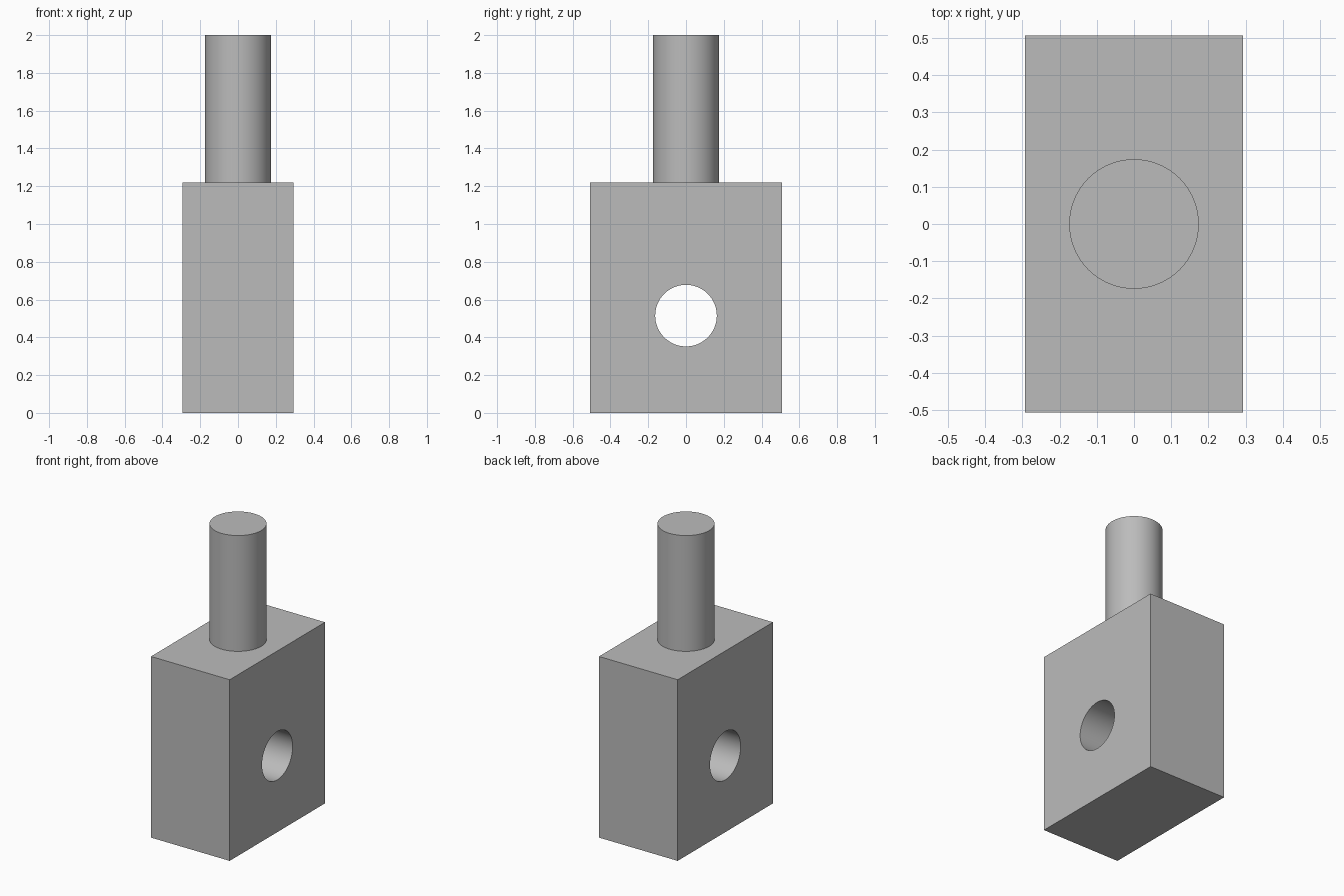
import bpy
import math

cube = bpy.data.objects.get("Cube")
if cube:
    bpy.data.objects.remove(cube, do_unlink=True)

# Dimensions
WIDTH, DEPTH, HEIGHT = 0.586, 1.014, 1.22
SHAFT_RADIUS, TOP = 0.174, 2.0
HOLE_RADIUS, HOLE_Z = 0.163, 0.515
SIDES = 96

grey = bpy.data.materials.new("plain grey")
grey.use_nodes = True
colour = (0.5, 0.5, 0.5, 1)
grey.diffuse_color = colour
grey.node_tree.nodes["Principled BSDF"].inputs["Base Color"].default_value = colour


def finish(name):
    obj = bpy.context.object
    obj.name = name
    bpy.ops.object.transform_apply(location=False, rotation=True, scale=True)
    obj.data.materials.append(grey)
    return obj


def cylinder(name, radius, length, location, rotation=(0, 0, 0)):
    bpy.ops.mesh.primitive_cylinder_add(vertices=SIDES, radius=radius, depth=length,
                                        location=location, rotation=rotation)
    return finish(name)


# Cross hole cutter, running left to right
cutter = cylinder("hole_cutter", HOLE_RADIUS, WIDTH * 2, (0, 0, HOLE_Z), (0, math.pi / 2, 0))

# Block with the hole cut through
bpy.ops.mesh.primitive_cube_add(size=1, location=(0, 0, HEIGHT / 2))
bpy.context.object.scale = (WIDTH, DEPTH, HEIGHT)
block = finish("block")
cut = block.modifiers.new("cross_hole", "BOOLEAN")
cut.operation = "DIFFERENCE"
cut.solver = "EXACT"
cut.object = cutter
bpy.ops.object.modifier_apply(modifier=cut.name)
bpy.data.objects.remove(cutter, do_unlink=True)
bpy.ops.object.shade_smooth_by_angle(angle=math.radians(30))

# Round shaft standing on the block
cylinder("shaft", SHAFT_RADIUS, TOP - HEIGHT, (0, 0, (TOP + HEIGHT) / 2))
bpy.ops.object.shade_smooth_by_angle(angle=math.radians(30))
